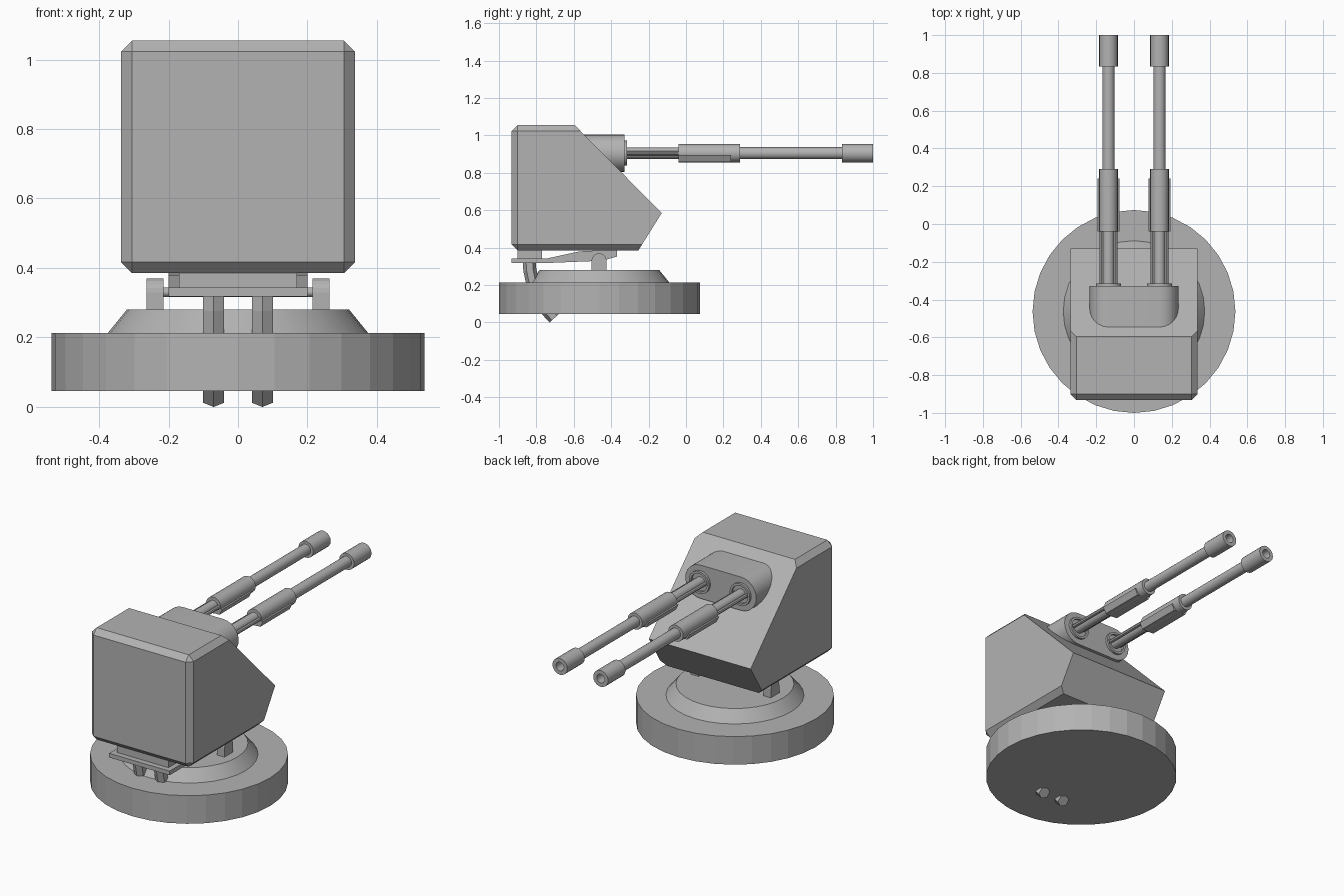
import bpy, bmesh, math
from mathutils import Vector

if "Cube" in bpy.data.objects:
    bpy.data.objects.remove(bpy.data.objects["Cube"])

grey = bpy.data.materials.new("plain_grey")
grey.diffuse_color = (0.45, 0.45, 0.45, 1)
grey.use_nodes = True
grey.node_tree.nodes["Principled BSDF"].inputs["Base Color"].default_value = grey.diffuse_color


def finish(name, bm, smooth=False):
    bmesh.ops.remove_doubles(bm, verts=bm.verts, dist=1e-5)
    bmesh.ops.recalc_face_normals(bm, faces=bm.faces)
    me = bpy.data.meshes.new(name)
    bm.to_mesh(me)
    bm.free()
    me.materials.append(grey)
    ob = bpy.data.objects.new(name, me)
    bpy.context.collection.objects.link(ob)
    if smooth:
        bpy.ops.object.select_all(action='DESELECT')
        ob.select_set(True)
        bpy.context.view_layer.objects.active = ob
        bpy.ops.object.shade_smooth_by_angle(angle=math.radians(35))
    return ob


def loft(name, rings, smooth=False):
    """Skin a list of equal-length rings and cap both ends."""
    bm = bmesh.new()
    vs = [[bm.verts.new(p) for p in r] for r in rings]
    n = len(rings[0])
    for a, b in zip(vs, vs[1:]):
        for i in range(n):
            j = (i + 1) % n
            bm.faces.new((a[i], a[j], b[j], b[i]))
    bm.faces.new(vs[0])
    bm.faces.new(vs[-1])
    return finish(name, bm, smooth)


def prism_x(name, pts, x0, x1):
    return loft(name, [[(x, y, z) for y, z in pts] for x in (x0, x1)])


def prism_y(name, pts, y0, y1, smooth=False):
    return loft(name, [[(x, y, z) for x, z in pts] for y in (y0, y1)], smooth)


def circle(n, r):
    return [(r * math.cos(2 * math.pi * i / n), r * math.sin(2 * math.pi * i / n)) for i in range(n)]


def turned_y(name, profile, cx, cz, n=20):
    """Rings of (y, radius) around an axis along y."""
    return loft(name, [[(cx + a * r, y, cz + b * r) for a, b in circle(n, 1)] for y, r in profile], True)


def box(name, x0, x1, y0, y1, z0, z1):
    return prism_x(name, [(y0, z0), (y1, z0), (y1, z1), (y0, z1)], x0, x1)


# round base with raised conical step
CY = -0.463
loft("base_disc", [[(x, CY + y, z) for x, y in circle(32, 0.537)] for z in (0.045, 0.213)])
loft("base_step", [[(x, CY + y, z) for x, y in circle(32, r)]
                   for r, z in ((0.377, 0.21), (0.32, 0.28))], True)

# turret body: chamfered box cut by two sloping front planes
bm = bmesh.new()
bmesh.ops.create_cube(bm, size=1)
for v in bm.verts:
    v.co = Vector((v.co.x * 0.674, -0.933 + (v.co.y + 0.5) * 1.5, 0.385 + (v.co.z + 0.5) * 0.67))
bmesh.ops.bevel(bm, geom=bm.edges[:], offset=0.032, segments=1, affect='EDGES')
for no in ((0, 0.47, 0.465), (0, 0.2, -0.125)):
    cut = bmesh.ops.bisect_plane(bm, geom=bm.verts[:] + bm.edges[:] + bm.faces[:],
                                 plane_co=(0, -0.13, 0.585), plane_no=Vector(no).normalized(),
                                 clear_outer=True)
    edges = [e for e in cut["geom_cut"] if isinstance(e, bmesh.types.BMEdge)]
    bmesh.ops.contextual_create(bm, geom=edges)
finish("turret_body", bm)

# gun mount with stadium section
GX, GZ = 0.135, 0.905
stadium = []
for s, start in ((1, -90), (-1, 90)):
    for i in range(13):
        a = math.radians(start + i * 15)
        stadium.append((s * GX + 0.1 * math.cos(a), GZ + 0.1 * math.sin(a)))
prism_y("gun_mount", stadium, -0.58, -0.329, True)

# twin guns
for side, s in (("left", -1), ("right", 1)):
    x = s * GX
    turned_y(side + "_gun_collar", [(-0.335, 0.067), (-0.315, 0.067), (-0.315, 0.054), (-0.328, 0.054)], x, GZ)
    turned_y(side + "_barrel", [(-0.36, 0.03), (-0.04, 0.03), (-0.04, 0.049), (0.29, 0.049),
                                (0.29, 0.032), (0.835, 0.032), (0.835, 0.049), (1.0, 0.049),
                                (1.0, 0.026), (0.9, 0.026)], x, GZ)
    for k in (-1, 1):
        turned_y(side + "_recoil_rod", [(-0.36, 0.011), (-0.03, 0.011)], x + k * 0.036, GZ, 8)
    prism_y(side + "_sleeve_guard", [(x - 0.058, GZ - 0.01), (x + 0.058, GZ - 0.01),
                                     (x + 0.04, GZ - 0.046), (x - 0.04, GZ - 0.046)], -0.04, 0.24)

# cradle plate and spacer under the body
prism_x("cradle_plate", [(-0.933, 0.318), (-0.74, 0.318), (-0.45, 0.33), (-0.37, 0.352), (-0.37, 0.39),
                         (-0.57, 0.38), (-0.74, 0.343), (-0.933, 0.343)], -0.2, 0.2)
box("cradle_spacer", -0.17, 0.17, -0.9, -0.77, 0.34, 0.39)

# pivot brackets and axle
PY, PZ = -0.465, 0.33
arch = [(PY - 0.04, 0.27), (PY + 0.04, 0.27)]
arch += [(PY + 0.04 * math.cos(math.pi * i / 10), PZ + 0.04 * math.sin(math.pi * i / 10)) for i in range(11)]
for side, s in (("left", -1), ("right", 1)):
    prism_x(side + "_pivot_bracket", arch, s * 0.215, s * 0.264)
prism_x("pivot_axle", [(PY + a, PZ + b) for a, b in circle(12, 0.014)], -0.23, 0.23)

# bent hexagonal feed pipes running through the base
path = [(-0.838, 0.335), (-0.835, 0.28), (-0.822, 0.22), (-0.795, 0.14), (-0.755, 0.078), (-0.703, 0.024)]
for side, s in (("left", -1), ("right", 1)):
    rings = []
    for i, (y, z) in enumerate(path):
        p, q = path[max(i - 1, 0)], path[min(i + 1, len(path) - 1)]
        t = Vector((0, q[0] - p[0], q[1] - p[1])).normalized()
        n = Vector((0, -t.z, t.y))
        rings.append([Vector((s * 0.07 + b, y, z)) + n * a for a, b in circle(6, 0.035)])
    loft(side + "_feed_pipe", rings)
